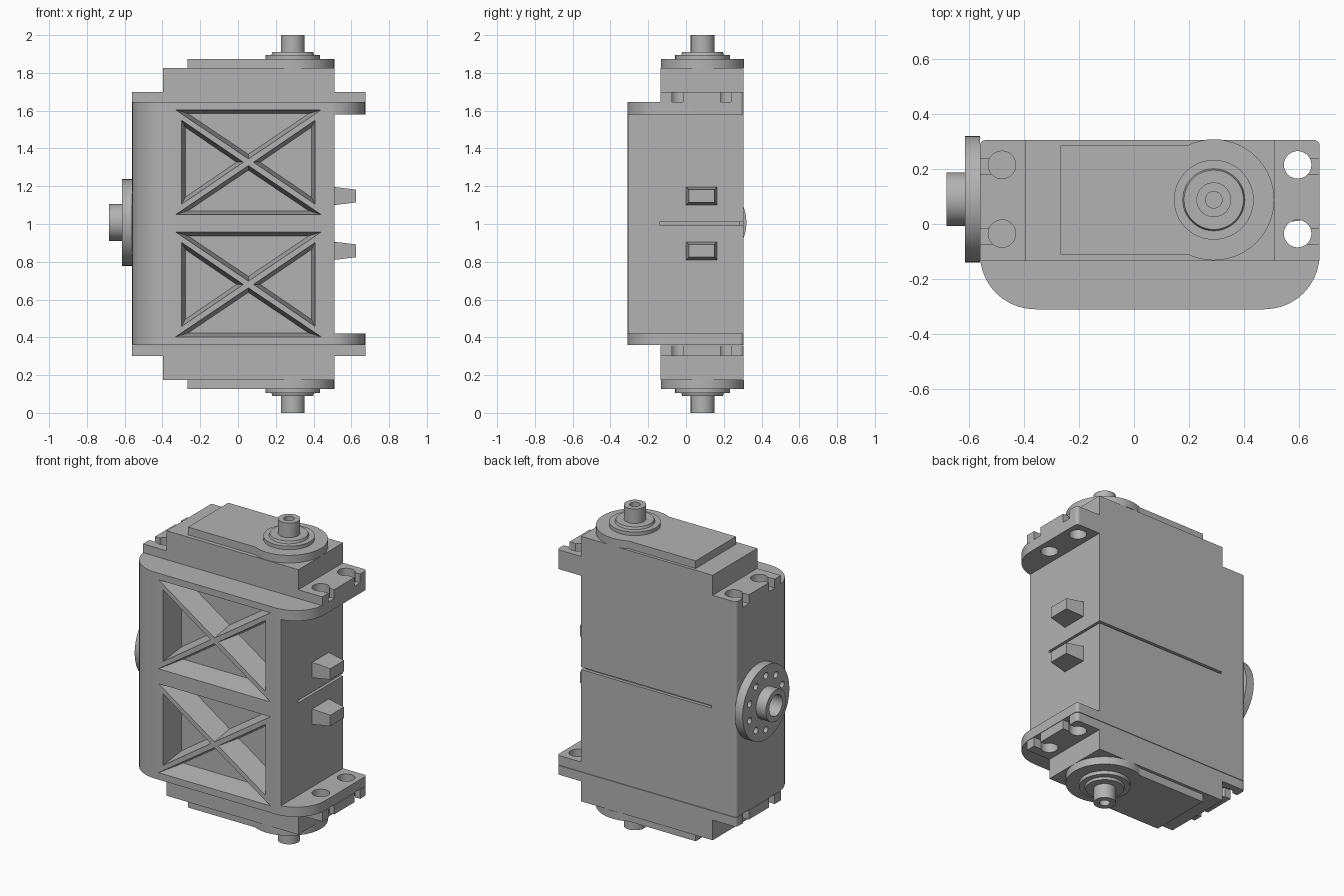
import bpy, bmesh, math
from mathutils import Matrix, Vector

if "Cube" in bpy.data.objects:
    bpy.data.objects.remove(bpy.data.objects["Cube"])

GREY = (0.45, 0.45, 0.45, 1)
grey = bpy.data.materials.new("plain grey")
grey.use_nodes = True
grey.diffuse_color = GREY
grey.node_tree.nodes["Principled BSDF"].inputs["Base Color"].default_value = GREY


def finish(name, bm):
    bmesh.ops.remove_doubles(bm, verts=bm.verts, dist=1e-5)
    bmesh.ops.recalc_face_normals(bm, faces=bm.faces)
    mesh = bpy.data.meshes.new(name)
    bm.to_mesh(mesh)
    bm.free()
    mesh.materials.append(grey)
    ob = bpy.data.objects.new(name, mesh)
    bpy.context.collection.objects.link(ob)
    return ob


def loft(name, ring_a, ring_b):
    """Solid between two matching outlines."""
    bm = bmesh.new()
    a = [bm.verts.new(p) for p in ring_a]
    b = [bm.verts.new(p) for p in ring_b]
    bm.faces.new(a)
    bm.faces.new(b)
    for i in range(len(a)):
        j = (i + 1) % len(a)
        bm.faces.new((a[i], a[j], b[j], b[i]))
    return finish(name, bm)


def prism(name, outline, z0, z1):
    return loft(name, [(x, y, z0) for x, y in outline], [(x, y, z1) for x, y in outline])


def box(name, x0, x1, y0, y1, z0, z1):
    return prism(name, [(x0, y0), (x1, y0), (x1, y1), (x0, y1)], z0, z1)


def arc(cx, cy, r, start, end, steps):
    angles = [math.radians(start + (end - start) * i / steps) for i in range(steps + 1)]
    return [(cx + r * math.cos(a), cy + r * math.sin(a)) for a in angles]


def rounded(x0, x1, y0, y1, front, back):
    """Plan outline with separate front and back corner radii."""
    pts = []
    for cx, cy, r, a in ((x1 - back, y1 - back, back, 0), (x0 + back, y1 - back, back, 90),
                         (x0 + front, y0 + front, front, 180), (x1 - front, y0 + front, front, 270)):
        pts += arc(cx, cy, r, a, a + 90, 10) if r else [(cx, cy)]
    return pts


def lathe(name, profile, matrix):
    """Spin (radius, height) points about the local z axis."""
    bm = bmesh.new()
    vs = [bm.verts.new((r, 0, h)) for r, h in profile]
    es = [bm.edges.new(pair) for pair in zip(vs, vs[1:])]
    bmesh.ops.spin(bm, geom=vs + es, axis=(0, 0, 1), cent=(0, 0, 0),
                   angle=math.tau, steps=48, use_merge=True)
    bmesh.ops.transform(bm, matrix=matrix, verts=bm.verts)
    return finish(name, bm)


def cut(target, cutter):
    mod = target.modifiers.new("cut", "BOOLEAN")
    mod.operation = "DIFFERENCE"
    mod.solver = "EXACT"
    mod.object = cutter
    bpy.context.view_layer.objects.active = target
    bpy.ops.object.modifier_apply(modifier=mod.name)
    bpy.data.objects.remove(cutter)


def smooth(ob):
    bpy.ops.object.select_all(action="DESELECT")
    ob.select_set(True)
    bpy.context.view_layer.objects.active = ob
    bpy.ops.object.shade_smooth_by_angle(angle=math.radians(30))
    mod = ob.modifiers.new("even shading", "WEIGHTED_NORMAL")
    mod.keep_sharp = True


LEFT, RIGHT, SIDE = -0.56, 0.675, 0.51
FRONT, STEP, BACK = -0.31, -0.135, 0.305
parts = []

# Main case, relieved between the two mounting flanges
case = prism("case", rounded(LEFT, RIGHT, FRONT, BACK, 0.2, 0.02), 0.36, 1.645)
cut(case, box("cutter", SIDE, 1, -1, 1, 0.42, 1.58))

# Crossed ribs: four tapered triangular pockets in each front panel
DEPTH, TAPER = 0.15, 0.02
for cz in (1.327, 0.68):
    mid = Vector((0.055, cz))
    for dx, dz, w, h in ((0, 1, 0.385, 0.277), (0, -1, 0.385, 0.277),
                         (1, 0, 0.353, 0.222), (-1, 0, 0.353, 0.222)):
        gap = 0.018 if dz else 0.027
        tri = [mid + gap * Vector((dx, dz))]
        for s in (-1, 1):
            tri.append(mid + (Vector((s * w, dz * h)) if dz else Vector((dx * w, s * h))))
        sides = [(tri[1] - tri[2]).length, (tri[2] - tri[0]).length, (tri[0] - tri[1]).length]
        total = sum(sides)
        centre = sum((p * l for p, l in zip(tri, sides)), Vector((0, 0))) / total
        u, v = tri[1] - tri[0], tri[2] - tri[0]
        inradius = abs(u.x * v.y - u.y * v.x) / total

        def ring(inset, y):
            k = (inradius - inset) / inradius
            return [(q.x, y, q.y) for q in (centre + (p - centre) * k for p in tri)]

        lip = 0.02
        cut(case, loft("cutter", ring(-TAPER * lip / DEPTH, FRONT - lip), ring(TAPER, FRONT + DEPTH)))

# Parting groove on the side and back
cut(case, box("cutter", SIDE - 0.02, 0.6, -0.14, 0.4, 0.996, 1.011))
cut(case, box("cutter", -0.39, 0.6, BACK - 0.02, 0.4, 0.996, 1.011))
parts.append(case)

# Both ends: stepped blocks, screw holes and output shaft
for end, s in (("top", 1), ("bottom", -1)):
    def z(h):
        return 1 + s * h

    mount = prism(end + "_mount", rounded(LEFT, RIGHT, STEP, BACK, 0, 0.02), z(0.643), z(0.7))
    for y in (0.215, -0.035):
        for x in (-0.48, 0.595):
            for target in (case, mount):
                cut(target, prism("cutter", arc(x, y, 0.05, 0, 350, 35), z(0.575), z(0.8)))
        slot = y - 0.005 if y > 0 else y - 0.01
        for x0, x1 in ((-0.7, -0.5), (0.615, 0.8)):
            cut(mount, box("cutter", x0, x1, slot - 0.028, slot + 0.028, z(0.64), z(0.8)))

    block = box(end + "_block", -0.397, SIDE, STEP, BACK, z(0.7), z(0.825))

    sweep = 180 - math.degrees(math.asin(0.198 / 0.22))
    outline = [(-0.267, -0.11)] + arc(0.29, 0.088, 0.22, -sweep, sweep, 36) + [(-0.267, 0.286)]
    cover = prism(end + "_cover", outline, z(0.825), z(0.873))

    flip = Matrix.Translation((0.29, 0.088, 1)) @ Matrix.Diagonal((1, 1, s, 1))
    shaft = lathe(end + "_shaft", [(0, 0.86), (0.145, 0.86), (0.145, 0.895), (0.113, 0.895),
                                   (0.108, 0.91), (0.063, 0.91), (0.063, 1), (0.03, 1),
                                   (0.03, 0.93), (0, 0.93)], flip)
    parts += [mount, block, cover, shaft]

# Tapered locating pegs on the side
for i, cz in enumerate((1.148, 0.858)):
    def rect(x, hy, hz):
        return [(x, 0.083 + a * hy, cz + b * hz) for a, b in ((-1, -1), (1, -1), (1, 1), (-1, 1))]
    parts.append(loft(f"peg_{i + 1}", rect(SIDE - 0.01, 0.083, 0.049), rect(0.625, 0.068, 0.034)))

# Round drive disc with hollow hub and a ring of holes
turn = Matrix.Translation((LEFT, 0.09, 1.008)) @ Matrix.Rotation(-math.pi / 2, 4, "Y")
disc = lathe("drive_disc", [(0, 0), (0.23, 0), (0.23, 0.054), (0.098, 0.054), (0.098, 0.122),
                            (0.065, 0.122), (0.065, 0.03), (0, 0.03)], turn)
for i in range(10):
    a = math.tau * (i + 0.5) / 10
    cy, cz = 0.09 + 0.168 * math.cos(a), 1.008 + 0.168 * math.sin(a)
    hole = arc(cy, cz, 0.02, 0, 337.5, 15)
    cut(disc, loft("cutter", [(LEFT + 0.02, y, h) for y, h in hole], [(-0.7, y, h) for y, h in hole]))
parts.append(disc)

for part in parts:
    smooth(part)
